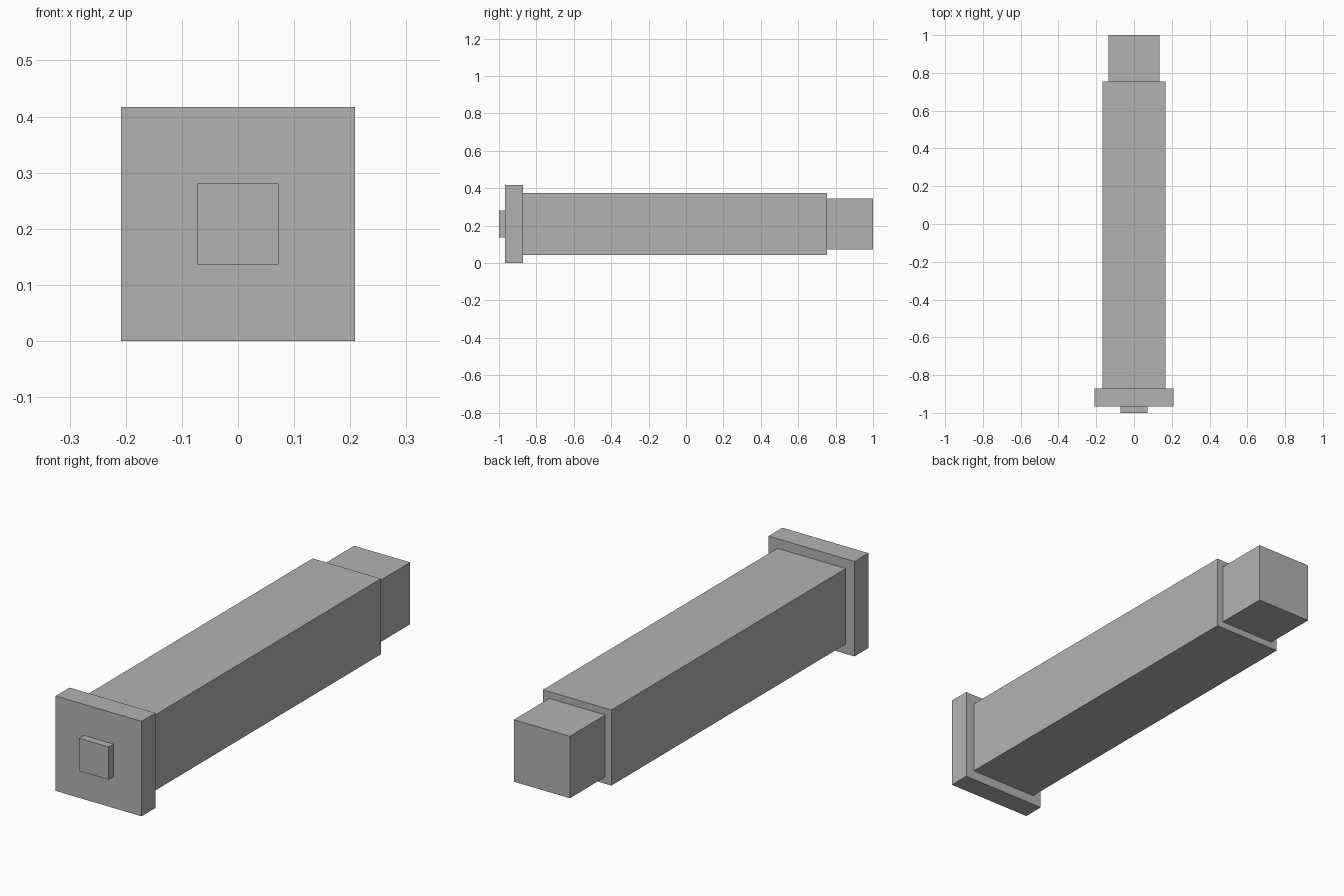
import bpy
import bmesh
from mathutils import Matrix

if "Cube" in bpy.data.objects:
    bpy.data.objects.remove(bpy.data.objects["Cube"])

AXIS_Z = 0.2085  # height of the shared centre line

grey = bpy.data.materials.new("plain_grey")
grey.diffuse_color = (0.45, 0.45, 0.45, 1)
grey.use_nodes = True
grey.node_tree.nodes["Principled BSDF"].inputs["Base Color"].default_value = grey.diffuse_color


def square_bar(name, half, y0, y1):
    """Square section bar along y, centred on the shared axis."""
    bm = bmesh.new()
    size = Matrix.Diagonal((2 * half, y1 - y0, 2 * half, 1))
    bmesh.ops.create_cube(bm, size=1, matrix=size)
    mesh = bpy.data.meshes.new(name)
    bm.to_mesh(mesh)
    bm.free()
    mesh.materials.append(grey)
    obj = bpy.data.objects.new(name, mesh)
    obj.location = (0, (y0 + y1) / 2, AXIS_Z)
    bpy.context.collection.objects.link(obj)
    return obj


# Button on the front, wide flange, long body, narrower rear end
square_bar("front_button", 0.072, -1.0, -0.967)
square_bar("flange", 0.2085, -0.967, -0.871)
square_bar("body", 0.166, -0.871, 0.755)
square_bar("rear_end", 0.136, 0.755, 1.0)
